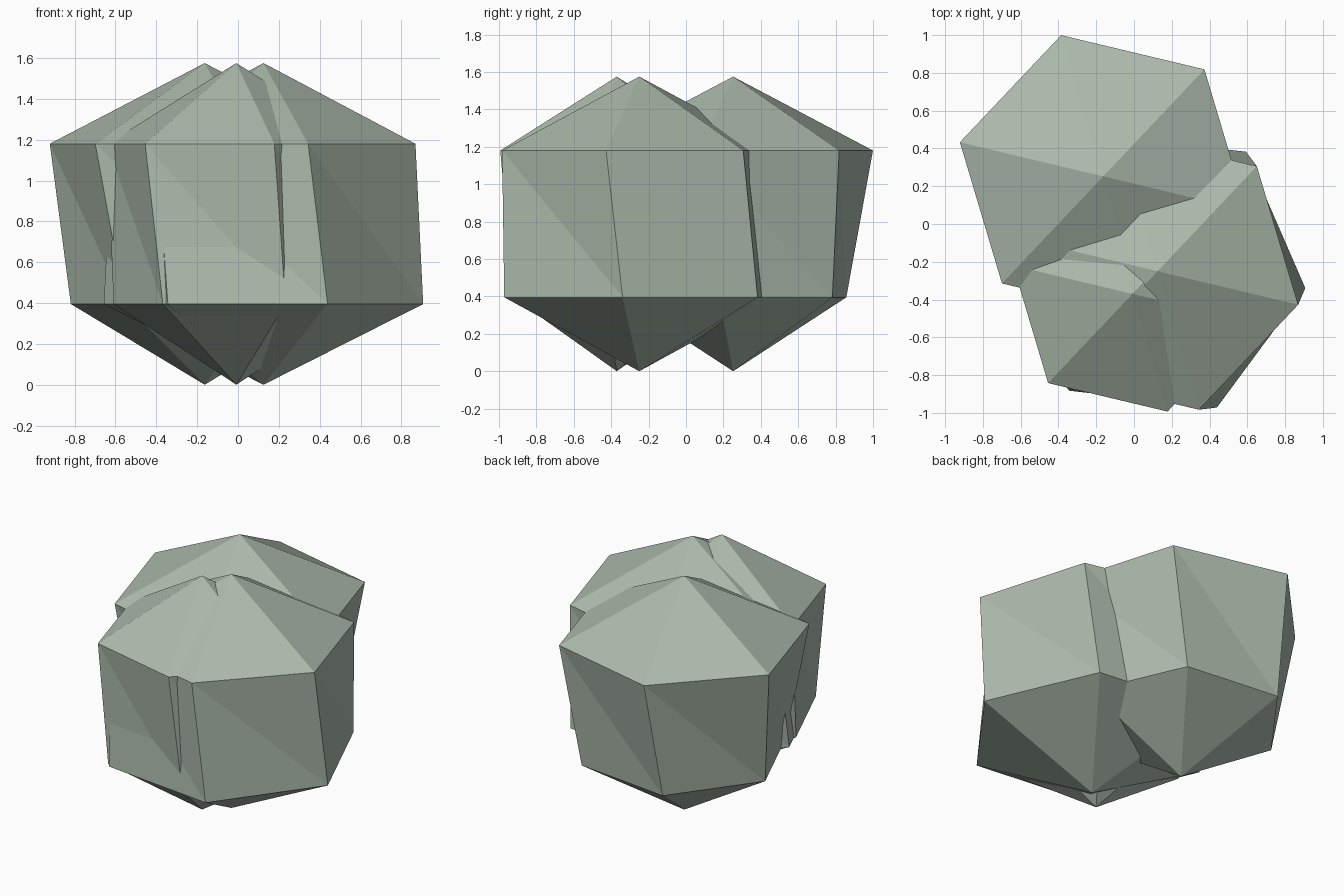
import bpy, bmesh
from math import sin, cos, radians

cube = bpy.data.objects.get("Cube")
if cube:
    bpy.data.objects.remove(cube)

SIDES = 6
HEIGHT = 1.575
LOW, HIGH = 0.395, 1.18          # heights of the two rings
TOP_TURN, LOW_TURN = 46.6, 53.5  # the rings are slightly twisted

leaf = bpy.data.materials.new("sage green")
color = (0.42, 0.50, 0.42, 1)
leaf.diffuse_color = color
leaf.use_nodes = True
leaf.node_tree.nodes["Principled BSDF"].inputs["Base Color"].default_value = color


def clump(name, x, y, top_radius, low_radius):
    """Faceted six-sided clump with a pointed top and bottom."""
    bm = bmesh.new()

    def ring(radius, turn, z):
        angles = [radians(turn + 360 * i / SIDES) for i in range(SIDES)]
        return [bm.verts.new((radius * cos(a), radius * sin(a), z)) for a in angles]

    tip = bm.verts.new((0, 0, HEIGHT))
    base = bm.verts.new((0, 0, 0))
    top = ring(top_radius, TOP_TURN, HIGH)
    low = ring(low_radius, LOW_TURN, LOW)
    for i in range(SIDES):
        j = (i + 1) % SIDES
        bm.faces.new((tip, top[i], top[j]))
        bm.faces.new((top[i], low[j], top[j]))
        bm.faces.new((top[i], low[i], low[j]))
        bm.faces.new((base, low[j], low[i]))
    mesh = bpy.data.meshes.new(name)
    bm.to_mesh(mesh)
    bm.free()
    mesh.materials.append(leaf)
    obj = bpy.data.objects.new(name, mesh)
    obj.location = (x, y, 0)
    bpy.context.collection.objects.link(obj)


# Three overlapping clumps
clump("back_clump", -0.163, 0.252, 0.78, 0.66)
clump("front_clump", -0.008, -0.37, 0.65, 0.605)
clump("side_clump", 0.125, -0.25, 0.765, 0.787)
